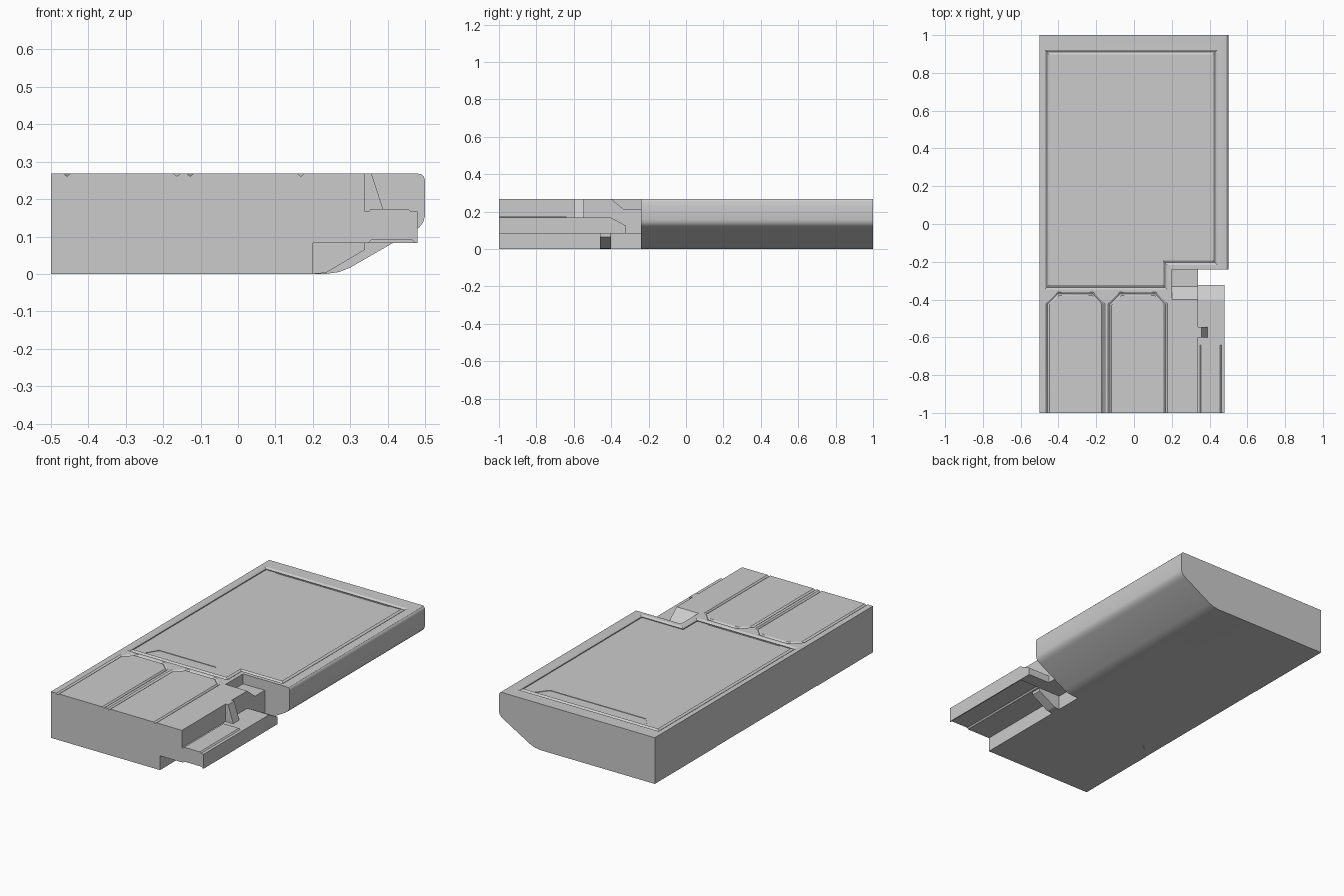
import bpy, bmesh
from mathutils import Vector

if "Cube" in bpy.data.objects:
    bpy.data.objects.remove(bpy.data.objects["Cube"])

TOP = 0.268


def finish(name, bm):
    bmesh.ops.recalc_face_normals(bm, faces=bm.faces[:])
    me = bpy.data.meshes.new(name)
    bm.to_mesh(me)
    bm.free()
    ob = bpy.data.objects.new(name, me)
    bpy.context.collection.objects.link(ob)
    return ob


def prism(name, pts, axis, a, b):
    """Extrude a 2D outline (remaining axes in order) along an axis."""
    def place(p, t):
        v = list(p)
        v.insert('xyz'.index(axis), t)
        return v
    bm = bmesh.new()
    lo = [bm.verts.new(place(p, a)) for p in pts]
    hi = [bm.verts.new(place(p, b)) for p in pts]
    n = len(pts)
    bm.faces.new(lo)
    bm.faces.new(hi)
    for i in range(n):
        j = (i + 1) % n
        bm.faces.new((lo[i], lo[j], hi[j], hi[i]))
    return finish(name, bm)


def box(name, x0, x1, y0, y1, z0, z1):
    return prism(name, [(x0, y0), (x1, y0), (x1, y1), (x0, y1)], 'z', z0, z1)


def v_groove(path, closed, half=0.012, depth=0.008):
    """Mitred V-section swept along a path on the top surface."""
    P = [Vector(p) for p in path]
    n = len(P)
    bm = bmesh.new()
    rings = []
    for i, p in enumerate(P):
        d0 = (p - P[i - 1]).normalized() if closed or i else None
        d1 = (P[(i + 1) % n] - p).normalized() if closed or i < n - 1 else d0
        d0 = d0 or d1
        n0, n1 = Vector((-d0.y, d0.x)), Vector((-d1.y, d1.x))
        m = (n0 + n1) / (1 + n0.dot(n1))
        rings.append([bm.verts.new((p.x + m.x * s, p.y + m.y * s, TOP + z))
                      for s, z in ((-2 * half, depth), (0, -depth), (2 * half, depth))])
    for i in range(n if closed else n - 1):
        a, b = rings[i], rings[(i + 1) % n]
        for k in range(3):
            bm.faces.new((a[k], a[(k + 1) % 3], b[(k + 1) % 3], b[k]))
    if not closed:
        bm.faces.new(rings[0])
        bm.faces.new(rings[-1])
    return finish("groove_cutter", bm)


def cut(ob, cutter):
    mod = ob.modifiers.new("cut", 'BOOLEAN')
    mod.operation = 'DIFFERENCE'
    mod.solver = 'EXACT'
    mod.object = cutter
    bpy.context.view_layer.objects.active = ob
    bpy.ops.object.modifier_apply(modifier=mod.name)
    bpy.data.objects.remove(cutter)


# Main body: rounded wedge-sided section with the front right corner removed
body = prism("main_body", [
    (-0.5, 0), (0.235, 0), (0.27, 0.005), (0.30, 0.017), (0.47, 0.115),
    (0.485, 0.125), (0.495, 0.138), (0.5, 0.155), (0.5, 0.25), (0.497, 0.26),
    (0.491, 0.266), (0.482, TOP), (-0.5, TOP)], 'y', -1, 1)
cut(body, box("corner_cutter", 0.2, 0.6, -1.1, -0.24, -0.1, 0.4))


# Stepped top panel, sunk slightly and framed by a groove
def stepped(i):
    return [(-0.46 + i, 0.91 - i), (0.43 - i, 0.91 - i), (0.43 - i, -0.205 + i),
            (0.165 - i, -0.205 + i), (0.165 - i, -0.335 + i), (-0.46 + i, -0.335 + i)]


cut(body, v_groove(stepped(0), True))
cut(body, prism("panel_cutter", stepped(0.012), 'z', TOP - 0.004, 0.4))

# Shallow trapezoid finger recesses at both ends of the panel
for pts in ([(-0.38, 0.897), (0.35, 0.897), (0.295, 0.825), (-0.32, 0.825)],
            [(-0.38, -0.322), (0.085, -0.322), (0.03, -0.245), (-0.335, -0.245)]):
    cut(body, prism("recess_cutter", pts, 'z', TOP - 0.007, 0.4))

# Two front pads outlined by grooves
for x0, x1 in ((-0.457, -0.163), (-0.128, 0.168)):
    c = 0.055
    cut(body, v_groove([(x0, -1.05), (x0, -0.37 - c), (x0 + c, -0.37),
                        (x1 - c, -0.37), (x1, -0.37 - c), (x1, -1.05)], False, 0.009, 0.007))

# Faint recess on the underside
cut(body, prism("underside_cutter", [(-0.51, -0.5), (-0.39, -0.39),
                                     (-0.39, 0.36), (-0.51, 0.45)], 'z', -0.1, 0.0015))

# Side block filling the upper part of the cut corner
side = prism("side_block", [(-1, 0.083), (-1, TOP), (-0.4, TOP), (-0.33, 0.21),
                            (-0.24, 0.21), (-0.24, 0.083)], 'x', 0.2, 0.34)

# Side rail with chamfered back end, raised strip and groove below
rail = prism("side_rail", [(-1, 0.083), (-1, 0.167), (-0.4, 0.167),
                           (-0.322, 0.125), (-0.322, 0.083)], 'x', 0.34, 0.48)
cut(rail, prism("rail_groove_cutter", [(0.348, 0.07), (0.474, 0.07), (0.474, 0.083),
                                       (0.466, 0.091), (0.356, 0.091), (0.348, 0.083)],
                'y', -1.1, -0.4))
prism("rail_strip", [(0.35, 0.167), (0.355, 0.174), (0.455, 0.174), (0.462, 0.167)],
      'y', -1, -0.64)

# Gusset between side block and rail
prism("gusset", [(0.34, 0.167), (0.39, 0.167), (0.357, TOP), (0.34, TOP)], 'y', -0.6, -0.545)

# Sloped support under the side block
prism("lower_support", [(0.2, 0), (0.235, 0.003), (0.34, 0.065), (0.34, 0.083), (0.2, 0.083)],
      'y', -0.46, -0.4)

# Smooth the rounded body edges, keep the rest sharp
bpy.ops.object.select_all(action='DESELECT')
body.select_set(True)
bpy.context.view_layer.objects.active = body
bpy.ops.object.shade_smooth_by_angle(angle=0.5)
